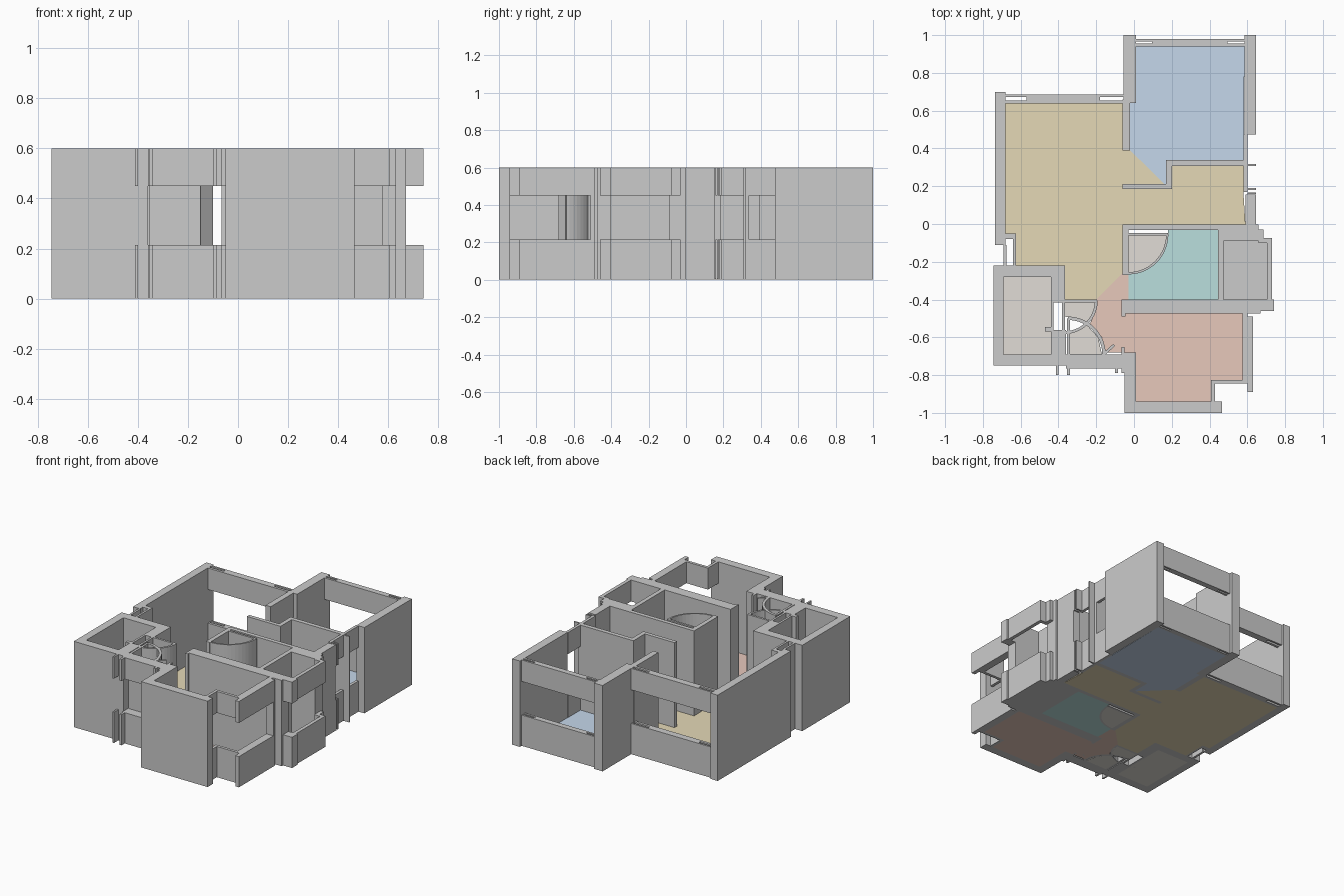
import bpy, bmesh
from math import cos, sin, radians

H, SILL, HEAD = 0.6, 0.215, 0.45      # wall height, window opening limits
SOLID = [(0, H)]
OPEN = [(0, SILL), (HEAD, H)]


def finish(name, bm, color=None):
    bmesh.ops.recalc_face_normals(bm, faces=bm.faces)
    me = bpy.data.meshes.new(name)
    bm.to_mesh(me)
    bm.free()
    ob = bpy.data.objects.new(name, me)
    bpy.context.collection.objects.link(ob)
    if color:
        m = bpy.data.materials.new(name + "_colour")
        m.diffuse_color = (*color, 1)
        me.materials.append(m)
    return ob


def prism(bm, pts, z0, z1):
    f = bm.faces.new([bm.verts.new((x, y, z0)) for x, y in pts])
    g = bmesh.ops.extrude_face_region(bm, geom=[f])["geom"]
    for v in g:
        if isinstance(v, bmesh.types.BMVert):
            v.co.z = z1


def rect(x0, y0, x1, y1):
    return [(x0, y0), (x1, y0), (x1, y1), (x0, y1)]


def walls(name, *rects, levels=SOLID):
    bm = bmesh.new()
    for r in rects:
        for z0, z1 in levels:
            prism(bm, rect(*r), z0, z1)
    finish(name, bm)


def floor(name, pts, color):
    bm = bmesh.new()
    prism(bm, pts, 0, 0.006)
    finish(name, bm, color)


def arc(cx, cy, r, a0, a1, n=14):
    return [(cx + r * cos(radians(a0 + (a1 - a0) * i / n)),
             cy + r * sin(radians(a0 + (a1 - a0) * i / n))) for i in range(n + 1)]


def arc_wall(name, cx, cy, r, a0, a1, t=0.012):
    bm = bmesh.new()
    prism(bm, arc(cx, cy, r, a0, a1) + arc(cx, cy, r - t, a1, a0), 0, H)
    finish(name, bm)


# Living room walls
walls("living_walls", (-0.735, -0.11, -0.68, 0.70), (-0.06, 0.39, -0.02, 0.66),
      (-0.69, -0.08, -0.625, -0.05), (-0.64, -0.22, -0.625, -0.05),
      (-0.69, -0.22, -0.675, -0.11))

# Bedroom walls
walls("bedroom_walls", (-0.055, 0.64, 0.01, 1.0), (0.585, 0.475, 0.645, 1.0),
      (-0.06, 0.185, 0.20, 0.212), (0.17, 0.185, 0.20, 0.335),
      (0.17, 0.308, 0.60, 0.338), (0.60, 0.308, 0.645, 0.318))

# Sliding window bands with slots near both ends
walls("living_window_band", (-0.68, 0.637, -0.055, 0.655), (-0.68, 0.672, -0.055, 0.685),
      (-0.57, 0.655, -0.18, 0.672), levels=OPEN)
walls("bedroom_window_band", (0.01, 0.94, 0.585, 0.955), (0.01, 0.967, 0.585, 0.98),
      (0.095, 0.955, 0.495, 0.967), levels=OPEN)
walls("side_window_bands", (0.58, 0.338, 0.60, 0.475), (0.58, 0.17, 0.60, 0.308),
      (0.60, 0.158, 0.645, 0.168), (0.60, 0.18, 0.645, 0.19), levels=OPEN)

# Bathroom walls
walls("bathroom_walls", (-0.06, -0.032, 0.60, -0.003), (-0.06, -0.27, -0.03, -0.003),
      (0.445, -0.41, 0.475, -0.03), (-0.06, -0.475, 0.67, -0.40),
      (-0.065, -0.49, -0.045, -0.40), (0.445, -0.09, 0.66, -0.003),
      (0.59, -0.03, 0.645, 0.155))

# Service platform parapet
walls("platform_parapet", (0.705, -0.45, 0.73, -0.08), (0.66, -0.10, 0.73, -0.075),
      (0.66, -0.46, 0.74, -0.40), (0.655, -0.09, 0.685, -0.03), levels=OPEN)

# Front room walls and corner windows
walls("front_room_walls", (-0.05, -1.0, 0.01, -0.68), (-0.05, -1.0, 0.465, -0.94),
      (0.575, -0.51, 0.63, -0.49), (0.575, -0.50, 0.60, -0.47))
walls("front_room_windows", (0.408, -0.94, 0.428, -0.825), (0.408, -0.845, 0.60, -0.825),
      (0.575, -0.845, 0.602, -0.51), (0.602, -0.89, 0.63, -0.51), levels=OPEN)

# Stair room walls
walls("stair_room_walls", (-0.745, -0.75, -0.69, -0.22), (-0.745, -0.75, -0.36, -0.69),
      (-0.745, -0.28, -0.365, -0.22), (-0.44, -0.415, -0.365, -0.22),
      (-0.44, -0.57, -0.425, -0.40), (-0.38, -0.57, -0.365, -0.40),
      (-0.44, -0.70, -0.36, -0.56), (-0.47, -0.57, -0.43, -0.545))

# Entry window and outside fins
walls("entry_window_band", (-0.36, -0.765, -0.055, -0.69), levels=OPEN)
walls("entry_fins", (-0.412, -0.80, -0.40, -0.75), (-0.355, -0.80, -0.34, -0.75),
      (-0.10, -0.79, -0.085, -0.75), (-0.065, -0.79, -0.05, -0.65), levels=OPEN)

# Door leaves and swing arcs
walls("door_leaves", (-0.03, -0.062, 0.18, -0.048), (-0.365, -0.415, -0.195, -0.40),
      (-0.355, -0.70, -0.15, -0.688), (-0.355, -0.69, -0.34, -0.50))
arc_wall("bathroom_door_arc", -0.03, -0.055, 0.212, -90, 0)
arc_wall("entry_door_arc", -0.37, -0.405, 0.178, -90, 0, 0.015)
arc_wall("front_room_door_arc", -0.35, -0.69, 0.20, 0, 90, 0.018)
bm = bmesh.new()
prism(bm, [(-0.16, -0.68), (-0.15, -0.69), (-0.10, -0.645), (-0.11, -0.635)], 0, H)
finish("entry_corner_piece", bm)

# Floors
BEIGE = (0.75, 0.72, 0.67)
floor("living_floor", [(-0.68, 0.64), (-0.06, 0.64), (-0.06, 0.39), (-0.02, 0.39),
      (0.16, 0.212), (-0.06, 0.212), (-0.06, 0.185), (0.20, 0.185), (0.20, 0.308),
      (0.58, 0.308), (0.58, 0.155), (0.59, -0.003), (-0.06, -0.003), (-0.06, -0.26),
      (-0.20, -0.40), (-0.365, -0.40), (-0.365, -0.22), (-0.625, -0.22),
      (-0.625, -0.05), (-0.68, -0.05)], (0.78, 0.69, 0.47))
floor("bedroom_floor", [(0.01, 0.94), (0.585, 0.94), (0.58, 0.338), (0.17, 0.335),
      (0.17, 0.212), (0.16, 0.212), (-0.02, 0.39), (-0.02, 0.64), (0.01, 0.64)],
      (0.56, 0.68, 0.83))
floor("bathroom_floor", [(0.18, -0.032), (0.445, -0.032), (0.445, -0.40), (-0.03, -0.40),
      ] + arc(-0.03, -0.055, 0.212, -90, 0), (0.49, 0.74, 0.73))
floor("bathroom_door_floor", [(-0.03, -0.055)] + arc(-0.03, -0.055, 0.20, -90, 0), BEIGE)
floor("front_room_floor", [(-0.06, -0.26), (-0.03, -0.27), (-0.03, -0.40), (-0.045, -0.475),
      (0.575, -0.475), (0.575, -0.825), (0.408, -0.825), (0.408, -0.94), (0.01, -0.94),
      (0.01, -0.68), (-0.15, -0.68), (-0.17, -0.60), (-0.235, -0.53), (-0.20, -0.46),
      (-0.20, -0.40)], (0.80, 0.58, 0.50))
floor("platform_floor", rect(0.475, -0.40, 0.705, -0.09), (0.55, 0.55, 0.55))
floor("stair_room_floor", rect(-0.69, -0.69, -0.44, -0.28), BEIGE)
floor("entry_door_floor", [(-0.365, -0.415), (-0.365, -0.49), (-0.24, -0.52),
      (-0.205, -0.46), (-0.195, -0.415)], BEIGE)
floor("front_door_floor", [(-0.34, -0.69), (-0.17, -0.69), (-0.19, -0.60),
      (-0.25, -0.535), (-0.34, -0.575)], BEIGE)
